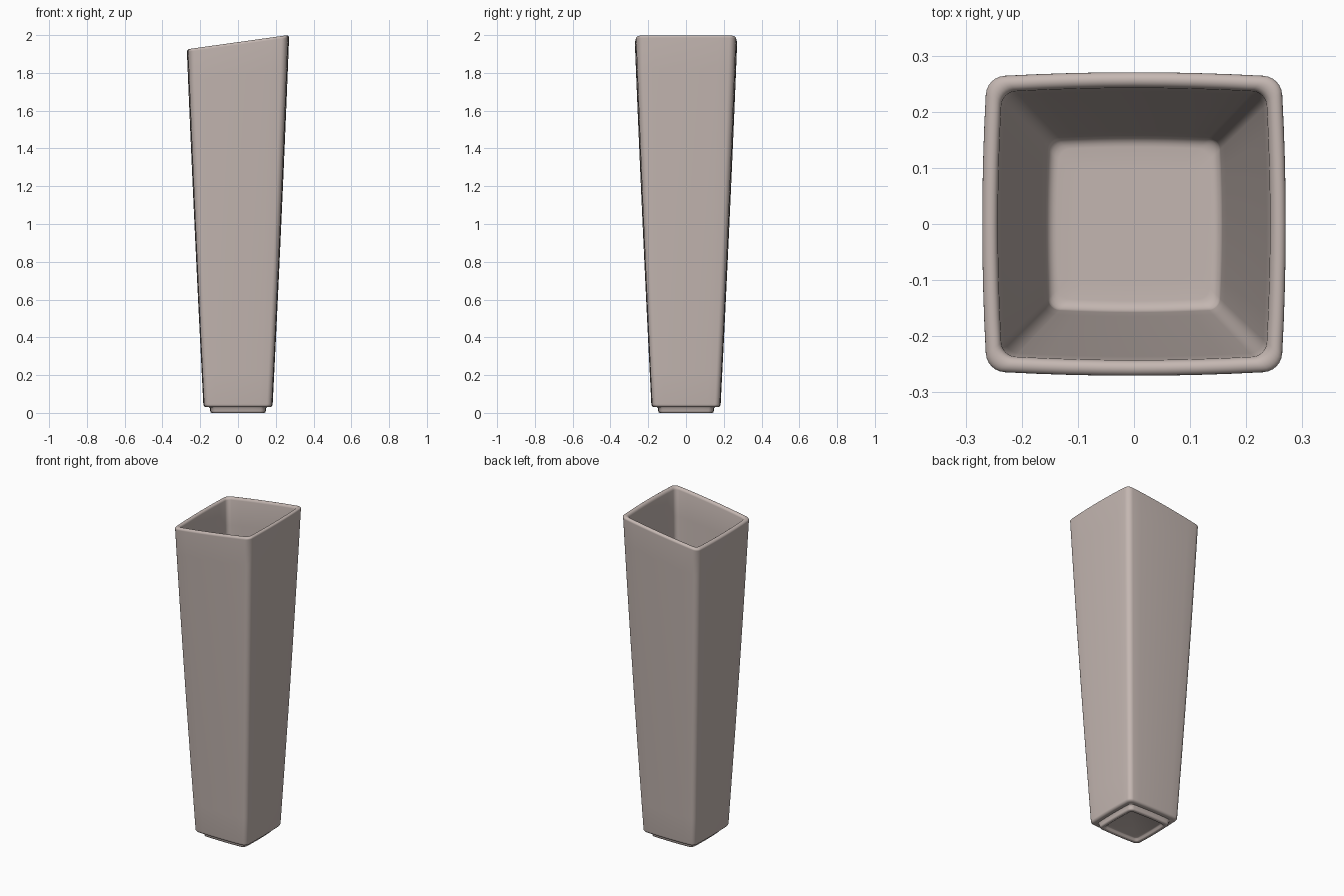
import bpy, bmesh, math

if "Cube" in bpy.data.objects:
    bpy.data.objects.remove(bpy.data.objects["Cube"])

SLOPE = 0.14      # tilt of the rim along x
RIM = 1.963       # rim height at the centre


def rounded_square(w, r, bulge=0.03, side=8, seg=6):
    """Square outline with rounded corners and gently bowed sides."""
    pts = []
    c = w - r
    for k in range(4):
        a0 = k * math.pi / 2
        quarter = [(w, -c + 2 * c * i / side) for i in range(side)]
        quarter += [(c + r * math.cos(t), c + r * math.sin(t))
                    for t in (math.pi / 2 * j / seg for j in range(seg))]
        for x, y in quarter:
            bx = x * (1 - bulge * (y / w) ** 2)
            by = y * (1 - bulge * (x / w) ** 2)
            pts.append((bx * math.cos(a0) - by * math.sin(a0),
                        bx * math.sin(a0) + by * math.cos(a0)))
    return pts


def outer(z):
    """Half width of the outer wall at height z, flaring slightly curved."""
    t = z / RIM
    return 0.181 + 0.102 * t - 0.012 * t * t


WALL = 0.028
profile = []      # (half width, height, corner radius)

# recessed underside and foot ring
profile += [(0.112, 0.016, 0.015), (0.118, 0.013, 0.017), (0.122, 0.004, 0.018),
            (0.127, 0.0, 0.019), (0.139, 0.0, 0.022), (0.145, 0.003, 0.024),
            (0.147, 0.010, 0.025), (0.149, 0.024, 0.025), (0.153, 0.030, 0.026)]
# rounded lower edge
for i in range(6):
    a = math.pi / 2 * i / 5
    profile.append((outer(0.05) - 0.016 * (1 - math.sin(a)),
                    0.030 + 0.016 * (1 - math.cos(a)), 0.026))
# outer wall
for i in range(1, 13):
    z = 0.05 + (RIM - 0.014 - 0.05) * i / 12
    profile.append((outer(z), z, 0.026 + 0.008 * i / 12))
# rounded rim
mid = outer(RIM) - WALL / 2
for i in range(1, 9):
    a = math.pi * i / 9
    profile.append((mid + WALL / 2 * math.cos(a),
                    RIM - 0.014 + 0.014 * math.sin(a), 0.032 - 0.001 * i))
# inner wall
for i in range(13):
    z = RIM - 0.014 + (0.085 - RIM + 0.014) * i / 12
    profile.append((outer(z) - WALL, z, 0.024 - 0.004 * i / 12))
# filleted floor
w0 = outer(0.085) - WALL
for i in range(1, 6):
    a = math.pi / 2 * i / 5
    profile.append((w0 - 0.02 * (1 - math.cos(a)), 0.085 - 0.02 * math.sin(a), 0.02))
profile.append((0.10, 0.065, 0.015))

# loft the rings into the vase body
bm = bmesh.new()
rings = []
for w, z, r in profile:
    rings.append([bm.verts.new((x, y, z + SLOPE * x * max(0, (z - 0.1) / (RIM - 0.1))))
                  for x, y in rounded_square(w, r)])
for a, b in zip(rings, rings[1:]):
    n = len(a)
    for i in range(n):
        j = (i + 1) % n
        bm.faces.new((a[i], a[j], b[j], b[i]))
bm.faces.new(rings[0][::-1])
bm.faces.new(rings[-1])
bmesh.ops.recalc_face_normals(bm, faces=bm.faces)
mesh = bpy.data.meshes.new("vase")
bm.to_mesh(mesh)
bm.free()

clay = bpy.data.materials.new("warm grey ceramic")
clay.diffuse_color = (0.55, 0.47, 0.44, 1)
clay.use_nodes = True
clay.node_tree.nodes["Principled BSDF"].inputs["Base Color"].default_value = clay.diffuse_color
mesh.materials.append(clay)
vase = bpy.data.objects.new("vase", mesh)
bpy.context.collection.objects.link(vase)
bpy.context.view_layer.objects.active = vase
vase.select_set(True)
bpy.ops.object.shade_smooth_by_angle(angle=math.radians(50))
